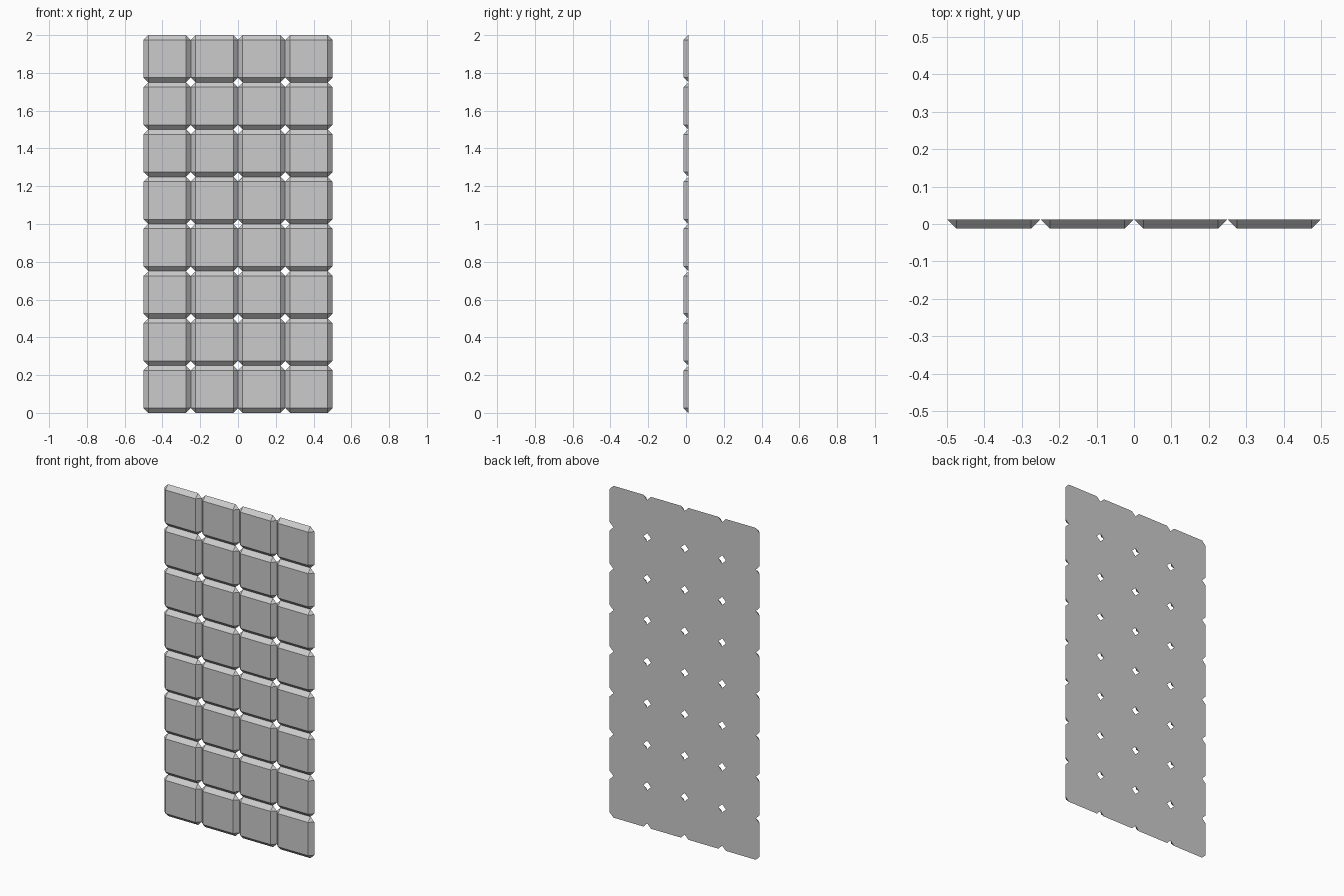
import bpy, bmesh

if "Cube" in bpy.data.objects:
    bpy.data.objects.remove(bpy.data.objects["Cube"])

PITCH = 0.25          # tile spacing
HALF = PITCH / 2
BEVEL = 0.025         # slope width and panel thickness
INNER = HALF - BEVEL
FRONT, BACK = -BEVEL / 2, BEVEL / 2

# One tile: square raised front, octagonal back, sloped sides
bm = bmesh.new()
signs = [(-1, -1), (1, -1), (1, 1), (-1, 1)]
for sx, sz in signs:
    bm.verts.new((sx * INNER, FRONT, sz * INNER))
    bm.verts.new((sx * HALF, BACK, sz * INNER))
    bm.verts.new((sx * INNER, BACK, sz * HALF))
bmesh.ops.convex_hull(bm, input=bm.verts[:])
bmesh.ops.dissolve_limit(bm, angle_limit=0.01, verts=bm.verts[:], edges=bm.edges[:])
bmesh.ops.recalc_face_normals(bm, faces=bm.faces[:])
bmesh.ops.translate(bm, verts=bm.verts[:], vec=(-1.5 * PITCH, 0, HALF))

mesh = bpy.data.meshes.new("tiled_panel")
bm.to_mesh(mesh)
bm.free()
panel = bpy.data.objects.new("tiled_panel", mesh)
bpy.context.collection.objects.link(panel)

# Repeat into 4 columns and 8 rows
for name, count, offset in (("columns", 4, (PITCH, 0, 0)), ("rows", 8, (0, 0, PITCH))):
    arr = panel.modifiers.new(name, 'ARRAY')
    arr.count = count
    arr.use_relative_offset = False
    arr.use_constant_offset = True
    arr.constant_offset_displace = offset
